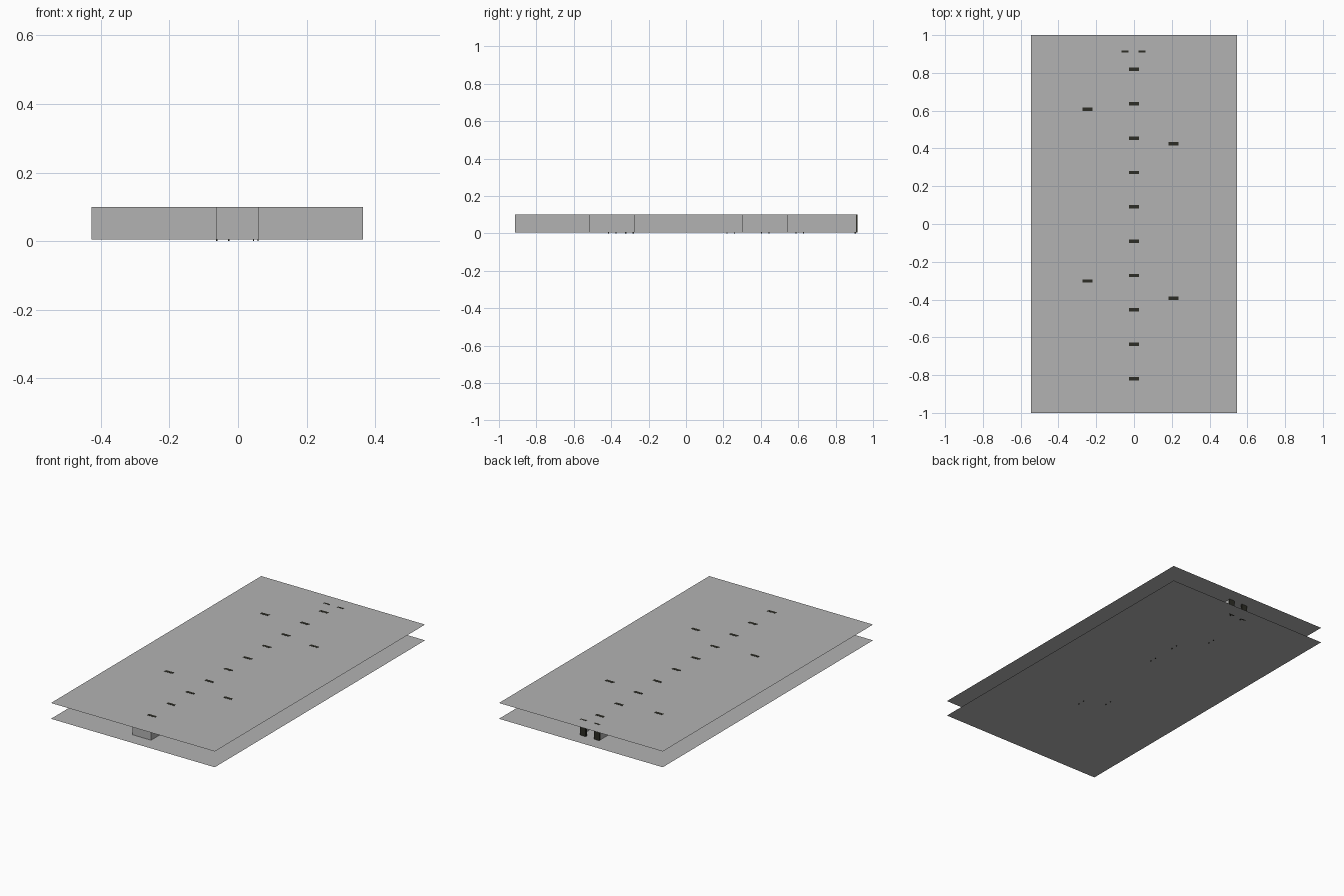
import bpy, bmesh

if "Cube" in bpy.data.objects:
    bpy.data.objects.remove(bpy.data.objects["Cube"])

FLOOR, CEIL = 0.0045, 0.0995     # levels of the two flat slabs
T = 0.003                        # wall thickness
U = 0.0606                       # planning module


def material(name, rgb):
    m = bpy.data.materials.new(name)
    m.diffuse_color = (*rgb, 1)
    m.use_nodes = True
    m.node_tree.nodes["Principled BSDF"].inputs["Base Color"].default_value = m.diffuse_color
    return m


GREY = material("plaster_grey", (0.45, 0.45, 0.45))
DARK = material("dark_fitting", (0.025, 0.025, 0.018))


def finish(name, bm, mat):
    mesh = bpy.data.meshes.new(name)
    bm.to_mesh(mesh)
    bm.free()
    mesh.materials.append(mat)
    ob = bpy.data.objects.new(name, mesh)
    bpy.context.collection.objects.link(ob)
    return ob


def box(name, x0, x1, y0, y1, z0, z1, mat):
    bm = bmesh.new()
    bmesh.ops.create_cube(bm, size=1)
    for v in bm.verts:
        v.co = (x1 if v.co.x > 0 else x0,
                y1 if v.co.y > 0 else y0,
                z1 if v.co.z > 0 else z0)
    return finish(name, bm, mat)


def sheet(name, z):
    bm = bmesh.new()
    hx, hy = 0.5455, 1.0
    bm.faces.new([bm.verts.new((x, y, z)) for x, y in
                  ((-hx, -hy), (hx, -hy), (hx, hy), (-hx, hy))])
    return finish(name, bm, GREY)


def side_wall(name, x0, doors):
    """Long corridor wall with door gaps and a lintel over each gap."""
    start, half = -0.911, 0.022
    for d in sorted(doors) + [None]:
        end = 0.909 if d is None else d - half
        box(name, x0, x0 + T, start, end, FLOOR, CEIL, GREY)
        if d is not None:
            box("door_lintel", x0, x0 + T, d - half, d + half, 0.072, CEIL, GREY)
            start = d + half


def room(name, x_in, x_out, yc):
    """Side room: outer wall and two end walls."""
    h = 2 * U
    lo, hi = min(x_in, x_out), max(x_in, x_out)
    s = 1 if x_out > 0 else -1
    a, b = sorted((x_out, x_out - s * T))
    box(name + "_outer_wall", a, b, yc - h, yc + h, FLOOR, CEIL, GREY)
    for y in (yc - h - T, yc + h - T):
        box(name + "_end_wall", lo, hi, y, y + T, FLOOR, CEIL, GREY)


def lamp(x, y):
    box("ceiling_lamp", x - 0.0265, x + 0.0265, y - 0.009, y + 0.009,
        0.0965, 0.1003, DARK)


# Flat slabs
sheet("floor", FLOOR)
sheet("ceiling", CEIL)

# Corridor
left_rooms, right_rooms = (0.608, -0.302), (0.424, -0.394)
side_wall("left_corridor_wall", -0.0636, left_rooms)
side_wall("right_corridor_wall", 0.0606 - T, right_rooms)
box("front_end_wall", -0.0636, 0.0606, -0.9135, -0.9105, FLOOR, CEIL, GREY)

# Dark panels flanking the open back end
for x0, x1 in ((-0.066, -0.029), (0.025, 0.062)):
    box("entrance_panel", x0, x1, 0.908, 0.918, FLOOR, 0.1003, DARK)

# Side rooms
for y in left_rooms:
    room("left_room", -0.0606, -0.4275, y)
for y in right_rooms:
    room("right_room", 0.0606, 0.364, y)

# Ceiling lamps
for i in range(10):
    lamp(0, -0.8185 + i * 0.1819)
for y in left_rooms:
    lamp(-0.247, y)
for y in right_rooms:
    lamp(0.21, y)

# Door posts whose feet pass through the floor
posts = [(-0.062, y + d) for y in left_rooms for d in (-0.02, 0.02)]
posts += [(0.059, y + d) for y in right_rooms for d in (-0.02, 0.02)]
posts += [(0.059, 0.22), (0.059, 0.26), (-0.027, 0.905), (0.045, 0.905)]
for x, y in posts:
    box("door_post", x - 0.0015, x + 0.0015, y - 0.003, y + 0.003, 0, 0.072, DARK)
